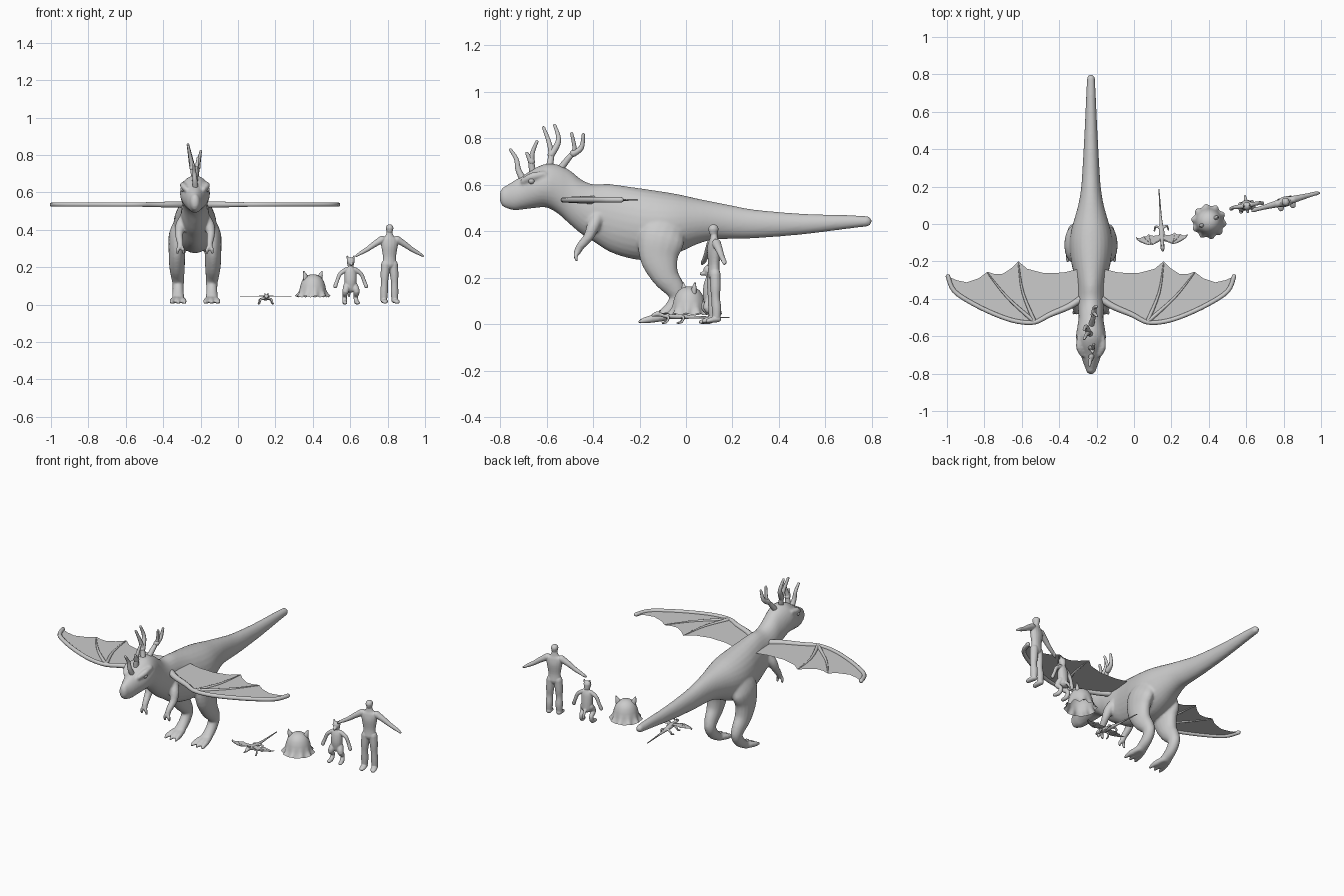
import bpy, bmesh, math
from mathutils import Vector, Matrix


def rows_smooth(rows, steps):
    """Catmull-Rom through rows of x, y, z, width, depth."""
    rows = [tuple(r) if len(r) == 5 else tuple(r) + (r[3],) for r in rows]
    out = []
    for i in range(len(rows) - 1):
        a, b, c, d = rows[max(i - 1, 0)], rows[i], rows[i + 1], rows[min(i + 2, len(rows) - 1)]
        for k in range(steps):
            t = k / steps
            out.append([0.5 * (2 * q + (r - p) * t + (2 * p - 5 * q + 4 * r - s) * t * t
                               + (3 * q - p - 3 * r + s) * t ** 3) for p, q, r, s in zip(a, b, c, d)])
    return out + [list(rows[-1])]


def loft(bm, rows, n=16, steps=4, fixed=None):
    """Round-ended tube with elliptical sections along a path."""
    pts = rows_smooth(rows, steps)
    pos = [Vector(p[:3]) for p in pts]
    total = (pos[-1] - pos[0]).normalized()
    ref = Vector((1, 0, 0)) if abs(total.x) < 0.75 else Vector((0, 1, 0))
    rings = []
    for i, p in enumerate(pts):
        t = fixed or (pos[min(i + 1, len(pos) - 1)] - pos[max(i - 1, 0)]).normalized()
        b = t.cross(ref).normalized()
        a = b.cross(t)
        ra, rb = max(p[3], 1e-4), max(p[4], 1e-4)
        sec = [(pos[i], 1)]
        cap = [(math.sin(q), math.cos(q)) for q in (0.5, 1.0, 1.4)]
        r = min(ra, rb)
        if i == 0:
            sec = [(pos[i] - t * r * s, c) for s, c in reversed(cap)] + sec
        if i == len(pts) - 1:
            sec += [(pos[i] + t * r * s, c) for s, c in cap]
        for o, s in sec:
            rings.append([bm.verts.new(o + a * ra * s * math.cos(2 * math.pi * k / n)
                                       + b * rb * s * math.sin(2 * math.pi * k / n)) for k in range(n)])
    for r0, r1 in zip(rings, rings[1:]):
        for k in range(n):
            bm.faces.new((r0[k], r0[(k + 1) % n], r1[(k + 1) % n], r1[k]))
    bm.faces.new(rings[0][::-1])
    bm.faces.new(rings[-1])


def pair(bm, rows, n=12):
    for s in (-1, 1):
        loft(bm, [(s * r[0],) + tuple(r[1:]) for r in rows], n)


def finish(name, bm, place, voxel=0, fix=True):
    if fix:
        bmesh.ops.recalc_face_normals(bm, faces=bm.faces)
    me = bpy.data.meshes.new(name)
    bm.to_mesh(me)
    bm.free()
    me.transform(place)
    ob = bpy.data.objects.new(name, me)
    bpy.context.collection.objects.link(ob)
    for p in me.polygons:
        p.use_smooth = True
    if voxel:  # fuse overlapping parts into one skin
        m = ob.modifiers.new("fuse", 'REMESH')
        m.mode, m.voxel_size, m.use_smooth_shade = 'VOXEL', voxel, True
        m = ob.modifiers.new("soften", 'SMOOTH')
        m.factor, m.iterations = 0.5, 4
    return ob


LEAD = [(.04, -.39), (.115, -.44), (.22, -.485), (.30, -.525), (.39, -.522), (.49, -.492),
        (.62, -.432), (.73, -.36), (.765, -.28)]
TRAIL = [(.72, -.30), (.665, -.312), (.60, -.29), (.553, -.255), (.515, -.268), (.475, -.268),
         (.43, -.24), (.388, -.20), (.34, -.24), (.25, -.263), (.15, -.26), (.04, -.235)]


def wings(name, place):
    """Flat scalloped membranes with finger bones."""
    mem, bones = bmesh.new(), bmesh.new()
    for s in (-1, 1):
        f = mem.faces.new([mem.verts.new((s * x, y, 0)) for x, y in LEAD + TRAIL])
        f.normal_update()
        if f.normal.z < 0:
            f.normal_flip()
    pair(bones, [(x, y, 0, .02 - .008 * min(x / .3, 1)) for x, y in LEAD], 10)
    for x, y in ((.553, -.262), (.388, -.21)):
        pair(bones, [(.30, -.525, 0, .011), ((.31 + x) / 2 + .015, (y - .525) / 2, 0, .007), (x, y, 0, .003)], 8)
    mem.normal_update()
    finish(name + "_membrane", mem, place, fix=False)
    finish(name + "_bones", bones, place)


# Large winged beast: y, top, bottom, half width
big = Matrix.Translation((-.23, 0, 0))
profile = [(-.775, .595, .50, .028), (-.74, .617, .49, .042), (-.70, .64, .494, .055), (-.65, .672, .50, .073),
           (-.60, .69, .502, .08), (-.55, .686, .475, .073), (-.50, .662, .43, .066), (-.45, .622, .388, .07),
           (-.40, .602, .357, .075), (-.33, .603, .312, .08), (-.25, .592, .285, .096), (-.18, .582, .275, .11),
           (-.10, .57, .283, .115), (-.03, .558, .308, .105), (.05, .54, .345, .082), (.12, .526, .364, .064),
           (.2, .51, .367, .052), (.3, .492, .37, .045), (.5, .475, .386, .034), (.7, .469, .411, .025),
           (.778, .465, .42, .021)]
bm = bmesh.new()
loft(bm, [(0, y, (t + b) / 2, w, (t - b) / 2) for y, t, b, w in profile], 28, 3, Vector((0, 1, 0)))
pair(bm, [(.07, -.08, .43, .04, .08), (.092, -.105, .37, .048, .10), (.096, -.115, .29, .045, .085),
          (.096, -.09, .21, .042, .06), (.093, -.05, .155, .036, .045), (.09, -.035, .115, .031, .036),
          (.09, -.06, .07, .03, .032), (.09, -.105, .034, .033, .024)], 16)
for d in (-.034, 0, .034):
    pair(bm, [(.09 + d * .4, -.10, .03, .018), (.09 + d * .8, -.15, .022, .017),
              (.09 + d, -.185, .015, .012), (.09 + d * 1.05, -.202, .009, .007)])
pair(bm, [(.055, -.38, .46, .03), (.078, -.40, .42, .028), (.085, -.42, .375, .022), (.08, -.455, .335, .018),
          (.078, -.468, .31, .016)])
for d in (-.014, .014):
    pair(bm, [(.078, -.465, .315, .012), (.078 + d, -.475, .295, .01), (.078 + d, -.47, .275, .008)])
pair(bm, [(.045, -.70, .615, .014), (.062, -.66, .635, .018), (.062, -.61, .645, .014)])
finish("beast_body", bm, big, .007)

# Eyes
bm = bmesh.new()
for s in (-1, 1):
    bmesh.ops.create_uvsphere(bm, u_segments=12, v_segments=8, radius=.014,
                              matrix=Matrix.Translation((s * .064, -.665, .617)))
finish("beast_eyes", bm, big)

# Antlers along the skull: lean, then the y, z points of stem and branches
bm = bmesh.new()
for lean, paths in [
    (-.05, [[(-.70, .62), (-.722, .665), (-.73, .71), (-.755, .75)]]),
    (.08, [[(-.66, .65), (-.665, .70), (-.66, .74), (-.642, .785)], [(-.665, .70), (-.685, .735)]]),
    (-.12, [[(-.59, .67), (-.58, .73), (-.592, .79), (-.613, .845)],
            [(-.58, .73), (-.553, .775), (-.55, .81), (-.565, .855)]]),
    (.12, [[(-.54, .67), (-.505, .715), (-.48, .75), (-.492, .82)],
           [(-.485, .735), (-.45, .76), (-.442, .815)]])]:
    for path in paths:
        loft(bm, [(lean * (z - .66) * 1.6, y, z, .016 - .009 * i / (len(path) - 1))
                  for i, (y, z) in enumerate(path)], 10)
finish("antlers", bm, big)
wings("beast_wing", big @ Matrix.Translation((0, 0, .535)))

# Small winged lizard
small = Matrix.Translation((.145, 0, 0)) @ Matrix.Rotation(math.radians(3.5), 4, 'Z')
bm = bmesh.new()
loft(bm, [(0, -.143, .038, .006), (0, -.125, .044, .012, .011), (0, -.105, .04, .009), (0, -.08, .037, .015, .013),
          (0, -.04, .034, .015, .013), (0, -.01, .032, .011, .01), (0, .05, .03, .006), (0, .187, .028, .003)])
for y in (-.085, -.02):
    pair(bm, [(.008, y, .033, .007), (.028, y + .008, .028, .006), (.034, y, .01, .005), (.038, y - .014, .005, .0045)])
pair(bm, [(.006, -.12, .05, .004), (.009, -.11, .06, .003)])
finish("lizard_body", bm, small, .0022)
wings("lizard_wing", small @ Matrix.Translation((0, -.014, .045)) @ Matrix.Scale(.178, 4))

# Eared bell creature with lobed rim
bell = Matrix.Translation((.4, .013, 0)) @ Matrix.Rotation(math.radians(28), 4, 'Z')
bm = bmesh.new()
rings = []
for r, z, lobe in [(.089, .043, .07), (.08, .056, .05), (.072, .075, .01), (.067, .10, 0), (.059, .125, 0),
                   (.046, .145, 0), (.026, .158, 0), (.008, .162, 0)]:
    rings.append([bm.verts.new((q * math.cos(a), q * math.sin(a), z + lobe * .06 * math.cos(10 * a)))
                  for a in [2 * math.pi * k / 60 for k in range(60)]
                  for q in [r * (1 + lobe * math.cos(10 * a))]])
for a, b in zip(rings, rings[1:]):
    for k in range(60):
        bm.faces.new((a[k], a[(k + 1) % 60], b[(k + 1) % 60], b[k]))
bm.faces.new(rings[-1])
finish("bell_body", bm, bell, fix=False)
bm = bmesh.new()
pair(bm, [(.04, 0, .135, .017, .012), (.048, 0, .158, .012, .009), (.055, 0, .178, .003)])
finish("bell_ears", bm, bell)

# Small eared biped
cub = Matrix.Translation((.602, .1, 0)) @ Matrix.Rotation(math.radians(10), 4, 'Z')
bm = bmesh.new()
loft(bm, [(0, .004, .09, .03, .026), (0, 0, .13, .033, .028), (0, 0, .175, .03, .023), (0, 0, .2, .014)])
loft(bm, [(0, 0, .215, .018), (0, -.004, .232, .022)])
loft(bm, [(0, -.01, .222, .012), (0, -.034, .217, .008)])
pair(bm, [(.013, 0, .24, .008), (.018, 0, .26, .004)])
pair(bm, [(.022, 0, .188, .013), (.056, 0, .165, .011), (.072, 0, .13, .01), (.084, -.004, .098, .011)])
pair(bm, [(.02, 0, .1, .02), (.03, -.014, .07, .017), (.03, .012, .042, .012), (.032, 0, .015, .013),
          (.035, -.03, .01, .012, .009)])
loft(bm, [(0, .02, .09, .01), (0, .04, .07, .008), (0, .05, .045, .006)])
finish("cub_body", bm, cub, .003)

# Standing figure
man = Matrix.Translation((.81, .12, 0)) @ Matrix.Rotation(math.radians(15), 4, 'Z')
bm = bmesh.new()
loft(bm, [(0, 0, .215, .04, .026), (0, 0, .255, .036, .023), (0, 0, .31, .045, .028), (0, 0, .345, .05, .024),
          (0, 0, .365, .025, .018), (0, 0, .39, .014)], 16)
loft(bm, [(0, -.002, .397, .018, .02), (0, -.002, .409, .021, .023)], 16)
pair(bm, [(.042, 0, .348, .02), (.085, 0, .322, .016), (.12, 0, .298, .013), (.155, 0, .278, .011)])
pair(bm, [(.155, 0, .279, .01), (.172, 0, .268, .012, .008), (.185, -.003, .26, .006)])
pair(bm, [(.022, 0, .215, .024), (.026, 0, .16, .023), (.028, 0, .115, .019), (.029, .004, .07, .021),
          (.03, .004, .03, .018)])
pair(bm, [(.03, .01, .022, .017, .014), (.032, -.02, .018, .018, .012), (.034, -.035, .014, .014, .01)])
finish("figure_body", bm, man, .003)
